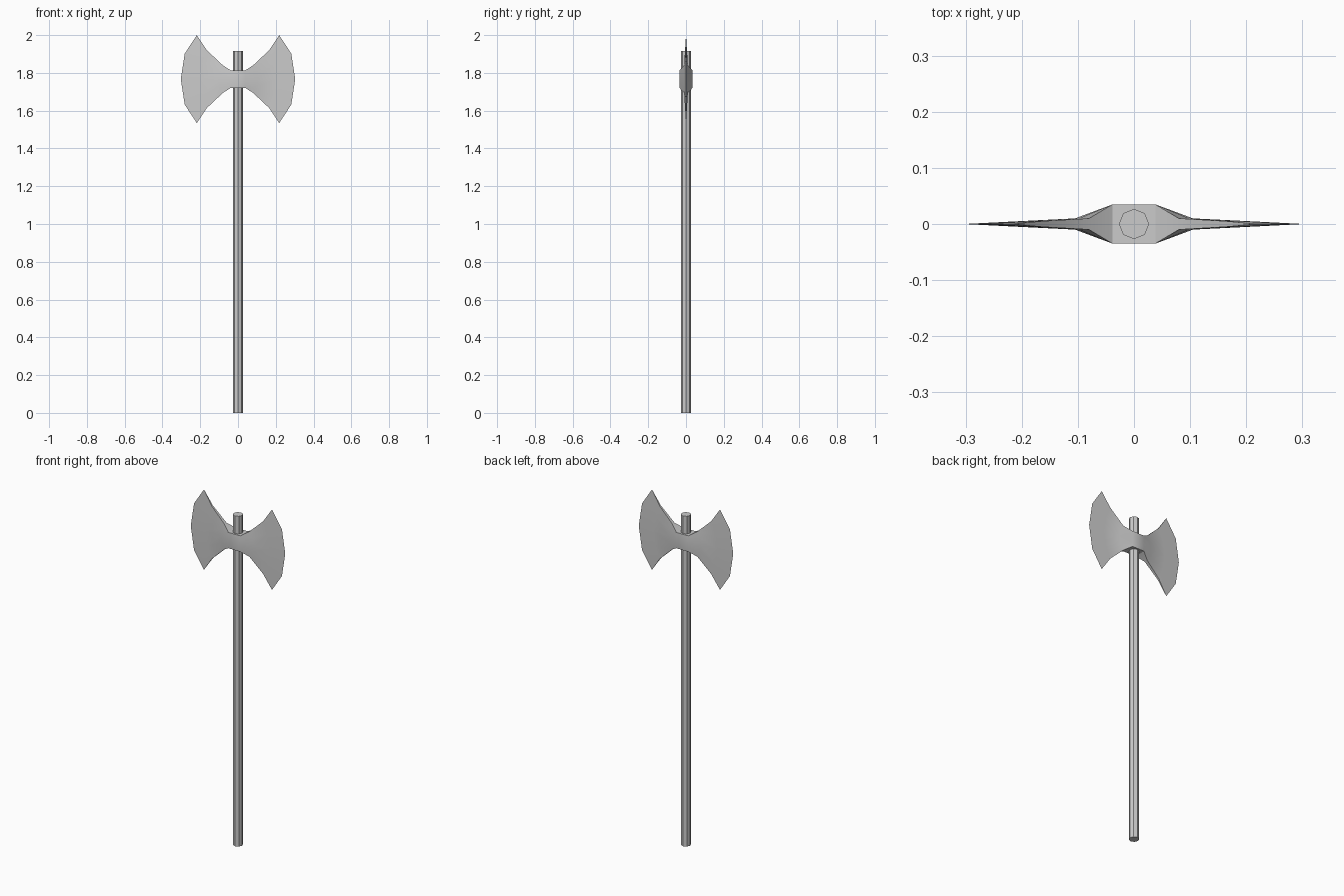
import bpy, bmesh, math

if "Cube" in bpy.data.objects:
    bpy.data.objects.remove(bpy.data.objects["Cube"])

steel = bpy.data.materials.new("plain_grey")
steel.diffuse_color = (0.6, 0.6, 0.6, 1)
steel.use_nodes = True
steel.node_tree.nodes["Principled BSDF"].inputs["Base Color"].default_value = steel.diffuse_color


def finish(name, bm):
    bmesh.ops.remove_doubles(bm, verts=bm.verts, dist=0.0005)
    bmesh.ops.recalc_face_normals(bm, faces=bm.faces)
    mesh = bpy.data.meshes.new(name)
    bm.to_mesh(mesh)
    bm.free()
    mesh.materials.append(steel)
    obj = bpy.data.objects.new(name, mesh)
    bpy.context.collection.objects.link(obj)
    bpy.context.view_layer.objects.active = obj
    obj.select_set(True)
    bpy.ops.object.shade_smooth_by_angle(angle=math.radians(30))
    obj.select_set(False)
    return obj


# Octagonal shaft
bm = bmesh.new()
bmesh.ops.create_cone(bm, cap_ends=True, segments=8, radius1=0.027,
                      radius2=0.027, depth=1.915)
bmesh.ops.translate(bm, verts=bm.verts, vec=(0, 0, 1.915 / 2))
finish("shaft", bm)

# Double head: each column is (x at tip, x between, x at middle,
# half height at tip, half height between, half thickness)
MID = 1.767
columns = [
    (0.038, 0.038, 0.038, 0.046, 0.024, 0.035),
    (0.080, 0.098, 0.105, 0.073, 0.040, 0.010),
    (0.165, 0.193, 0.205, 0.153, 0.085, 0.005),
    (0.218, 0.282, 0.303, 0.233, 0.135, 0.0),
]


def column_points(col, sx, sy):
    xt, xb, xm, ht, hb, t = col
    rows = [(xt, -ht), (xb, -hb), (xm, 0), (xb, hb), (xt, ht)]
    return [(sx * x, sy * t, MID + h) for x, h in rows]


def ordered(sy):
    left = [column_points(c, -1, sy) for c in reversed(columns)]
    return left + [column_points(c, 1, sy) for c in columns]


bm = bmesh.new()
front, back = [[[bm.verts.new(p) for p in col] for col in ordered(s)]
               for s in (-1, 1)]
for i in range(len(front) - 1):
    # Blade cheeks
    for side in (front, back):
        for j in range(4):
            bm.faces.new((side[i][j], side[i + 1][j],
                          side[i + 1][j + 1], side[i][j + 1]))
    # Upper and lower rims joining the cheeks
    for j in (0, 4):
        bm.faces.new((front[i][j], front[i + 1][j],
                      back[i + 1][j], back[i][j]))
bmesh.ops.remove_doubles(bm, verts=bm.verts, dist=0.0005)
finish("double_axe_head", bm)
